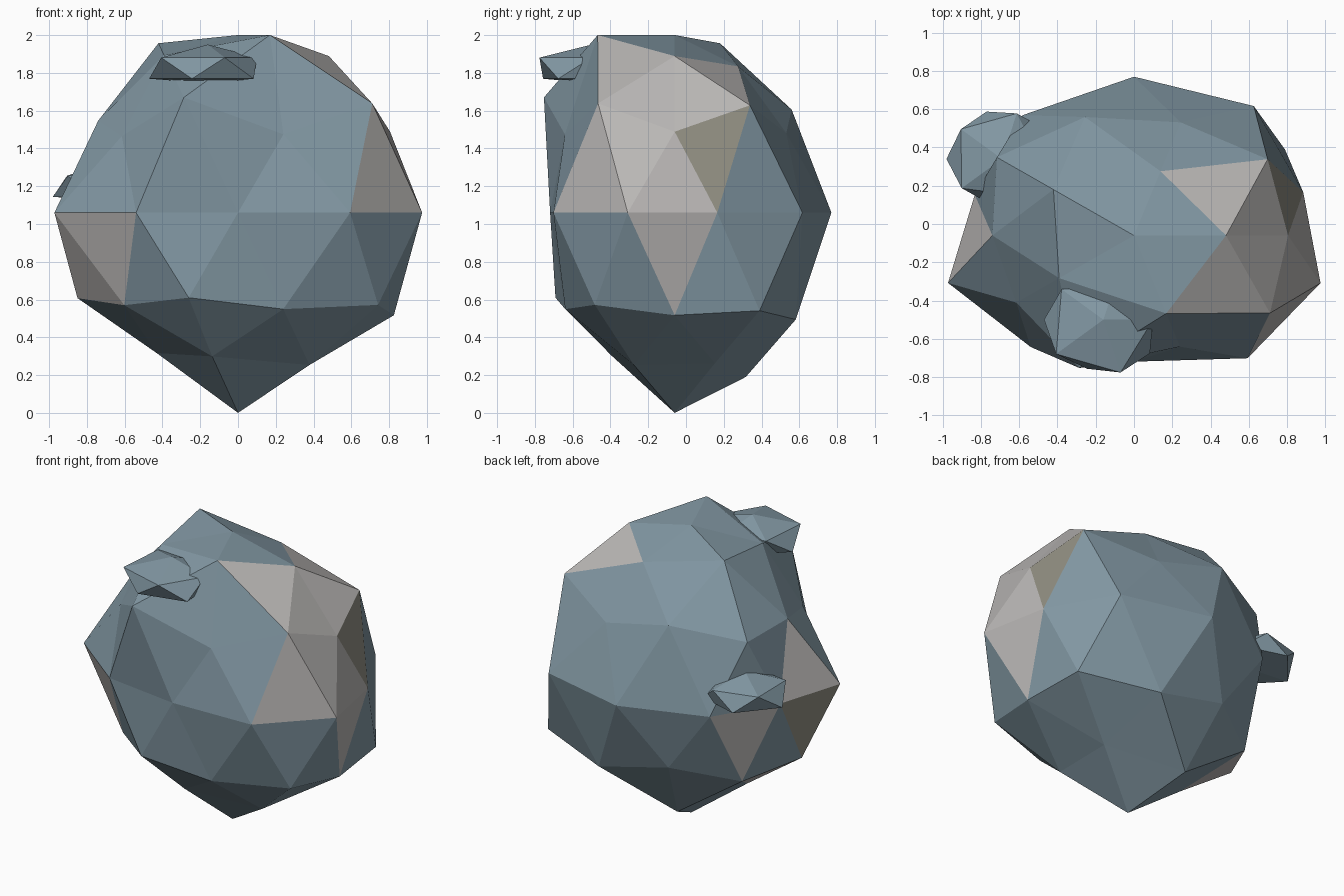
import bpy, bmesh, math

if "Cube" in bpy.data.objects:
    bpy.data.objects.remove(bpy.data.objects["Cube"])

def material(name, rgb):
    m = bpy.data.materials.new(name)
    m.diffuse_color = (*rgb, 1)
    m.use_nodes = True
    m.node_tree.nodes["Principled BSDF"].inputs["Base Color"].default_value = m.diffuse_color
    return m

BLUE = material("blue grey stone", (0.225, 0.315, 0.37))
PALE = material("pale grey stone", (0.49, 0.475, 0.465))
MOSS = material("olive lichen", (0.285, 0.275, 0.225))

def ring_groups(bm):
    """Sort the sphere's vertices into level rings, top first, each by angle."""
    rings = {}
    for v in bm.verts:
        rings.setdefault(round(v.co.z, 2), []).append(v)
    def angle(v):
        return round(math.degrees(math.atan2(v.co.y, v.co.x))) % 360
    return [sorted(rings[z], key=angle) for z in sorted(rings, reverse=True)], angle

def finish(bm, name, mats):
    bmesh.ops.recalc_face_normals(bm, faces=bm.faces[:])
    me = bpy.data.meshes.new(name)
    bm.to_mesh(me)
    bm.free()
    for m in mats:
        me.materials.append(m)
    ob = bpy.data.objects.new(name, me)
    bpy.context.collection.objects.link(ob)

# Boulder: faceted sphere, each vertex pushed in or out along its direction
PUSH = {
    "T": [0.883],
    "A": [0.915, 0.855, 0.99, 0.92, 1.038],
    "C": [1.015, 0.975, 0.87, 1.09, 1.033],
    "B": [0.9, 0.885, 0.99, 0.85, 0.87],
    "D": [0.93, 1.065, 1.057, 0.99, 0.875, 1.022, 0.918, 0.84, 1.01, 1.025],
    "b": [1.09, 0.93, 0.95, 0.945, 1.025],
    "c": [0.97, 1.01, 0.945, 0.875, 0.912],
    "a": [0.88, 0.96, 0.82, 0.84, 0.89],
    "t": [0.995],
}
# Facets in other colours, named by the ring and angle of their corners
PALE_FACETS = ["A288 C324 A0", "C324 A0 B0", "A0 B0 C36", "A0 A72 C36",
               "C324 D342 B0", "C324 D306 D342", "B0 D342 D18", "D342 D18 c0",
               "D198 D234 c216", "D198 c216 b180", "C180 D198 D162",
               "D162 D126 c144", "b180 c144 a180"]
MOSS_FACETS = ["B0 C36 D18", "D162 D198 b180"]

bm = bmesh.new()
bmesh.ops.create_icosphere(bm, subdivisions=2, radius=1)
rings, angle = ring_groups(bm)
names = {}
for (letter, pushes), ring in zip(PUSH.items(), rings):
    for v, s in zip(ring, pushes):
        names[v] = f"{letter}{angle(v)}"
        x, y, z = v.co
        v.co = (s * x, s * y * 0.785 - 0.06, s * z * 1.065 + 1.06)
pale = {frozenset(f.split()) for f in PALE_FACETS}
moss = {frozenset(f.split()) for f in MOSS_FACETS}
for f in bm.faces:
    key = frozenset(names[v] for v in f.verts)
    f.material_index = 1 if key in pale else 2 if key in moss else 0
finish(bm, "boulder", [BLUE, PALE, MOSS])

# Flat stone lumps stuck to the boulder
def lump(name, centre, upper, lower):
    bm = bmesh.new()
    bmesh.ops.create_icosphere(bm, subdivisions=1, radius=1)
    rings, _ = ring_groups(bm)
    for ring, radii in zip(rings, ([0], upper, lower, [0])):
        for v, r in zip(ring, radii):
            k = r / 0.894
            h = 0.125 if v.co.z > -0.9 else 0.08
            v.co = (centre[0] + k * v.co.x, centre[1] + k * v.co.y, centre[2] + h * v.co.z)
    finish(bm, name, [BLUE])

lump("front_lump", (-0.16, -0.5, 1.825),
     [0.26, 0.19, 0.27, 0.305, 0.29], [0.26, 0.2, 0.31, 0.27, 0.3])
lump("back_lump", (-0.69, 0.34, 1.2),
     [0.2, 0.25, 0.265, 0.26, 0.2], [0.27, 0.26, 0.29, 0.24, 0.2])
